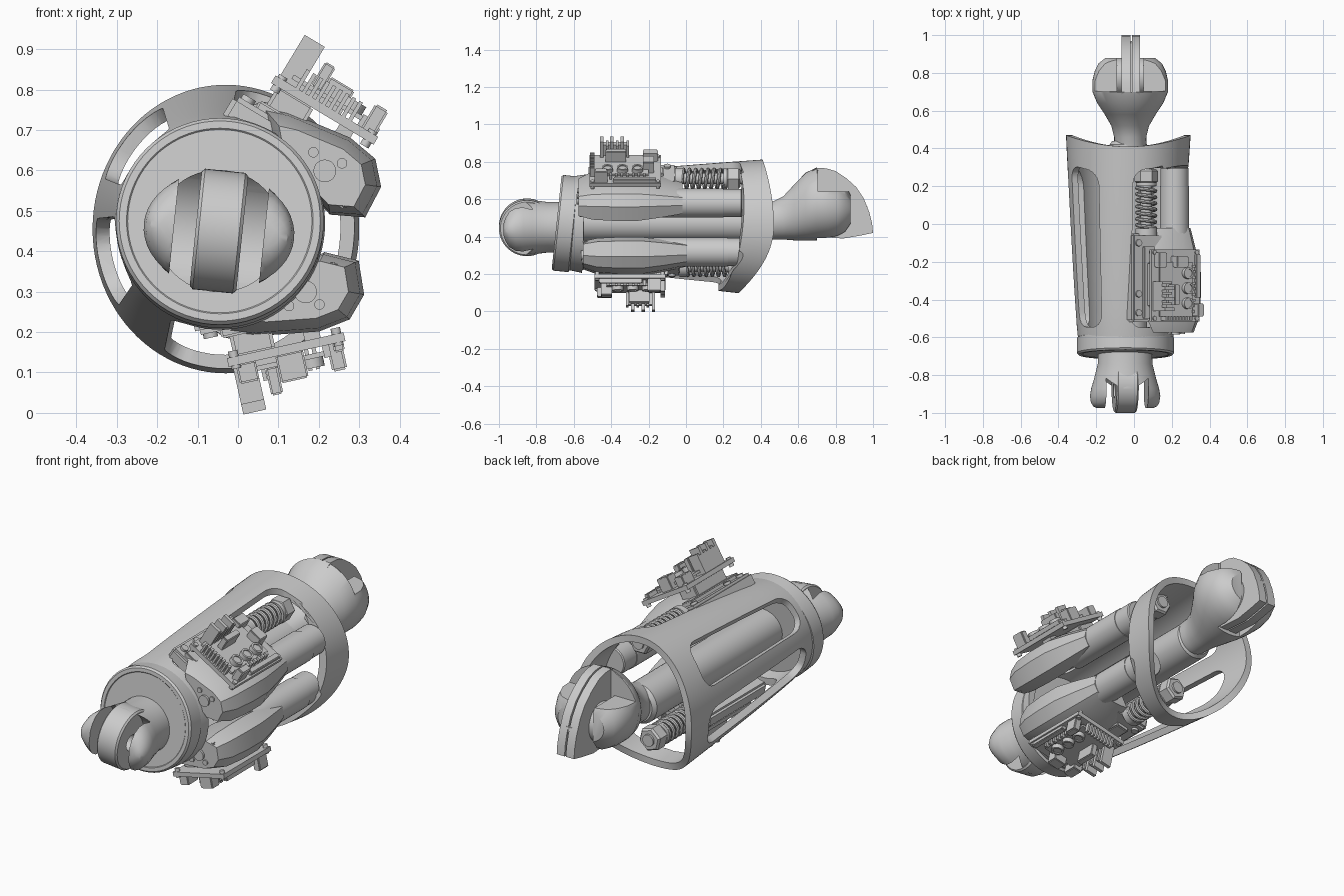
import bpy, bmesh
from math import sin, cos, pi, radians
from mathutils import Matrix, Vector

if "Cube" in bpy.data.objects:
    bpy.data.objects.remove(bpy.data.objects["Cube"])

I = Matrix.Identity(4)


def finish(name, bm, M=I):
    bm.transform(M)
    bmesh.ops.recalc_face_normals(bm, faces=bm.faces)
    me = bpy.data.meshes.new(name)
    bm.to_mesh(me)
    bm.free()
    ob = bpy.data.objects.new(name, me)
    bpy.context.collection.objects.link(ob)
    return ob


def loft(name, rings, M=I, closed=False):
    bm = bmesh.new()
    vs = [[bm.verts.new(p) for p in r] for r in rings]
    n = len(rings[0])
    for i in range(len(vs) if closed else len(vs) - 1):
        a, b = vs[i], vs[(i + 1) % len(vs)]
        for k in range(n):
            bm.faces.new((a[k], a[(k + 1) % n], b[(k + 1) % n], b[k]))
    if not closed:
        bm.faces.new(vs[0])
        bm.faces.new(vs[-1])
    return finish(name, bm, M)


def turned(name, c, axis, profile, M=I, n=40):
    """Round part: profile is a list of (position along axis, radius)."""
    i = 'xyz'.index(axis)
    rings = []
    for t, r in profile:
        ring = []
        for k in range(n):
            p = list(c)
            p[i] += t
            p[(i + 1) % 3] += r * cos(2 * pi * k / n)
            p[(i + 2) % 3] += r * sin(2 * pi * k / n)
            ring.append(p)
        rings.append(ring)
    return loft(name, rings, M)


def box(name, x, y, z, M=I, bevel=0.0):
    bm = bmesh.new()
    bmesh.ops.create_cube(bm, size=1)
    for v in bm.verts:
        v.co = [(a + b) / 2 + (b - a) * q for (a, b), q in zip((x, y, z), v.co)]
    if bevel:
        bmesh.ops.bevel(bm, geom=bm.edges[:], offset=bevel, segments=2, affect='EDGES')
    return finish(name, bm, M)


def cut(ob, *cutters):
    for c in cutters:
        m = ob.modifiers.new('cut', 'BOOLEAN')
        m.operation, m.object, m.solver = 'DIFFERENCE', c, 'EXACT'
        bpy.context.view_layer.objects.active = ob
        bpy.ops.object.modifier_apply(modifier=m.name)
        bpy.data.objects.remove(c)


def lerp(a, b, t):
    return a + (b - a) * t


# Outer shell: flared tube with a saddle-shaped rear rim and cut windows
def shell_point(a, t, off):
    s = sin(a)
    f = max(t, 0) ** 0.8
    y = lerp(-0.62, 0.47 - s * s * (0.06 if s > 0 else 0.19), t)
    return (lerp(-0.045, -0.03, f) + (lerp(0.25, 0.33, f) - off) * cos(a), y,
            lerp(0.47, 0.455, f) + (lerp(0.25, 0.357, f) - off) * s)


def window(a0, a1, t0, t1, round_a=9, round_t=0.07, n=28):
    ks = [radians(15 * i) for i in range(7)]
    rows = [(t0 + round_t * (1 - cos(k)), round_a * (1 - sin(k))) for k in ks]
    rows += [(lerp(t0 + round_t, t1 - round_t, q / 6), 0) for q in range(1, 6)]
    rows += [(t1 - round_t * (1 - cos(k)), round_a * (1 - sin(k))) for k in reversed(ks)]
    rings = []
    for t, inset in rows:
        an = [radians(lerp(a0 + inset, a1 - inset, i / n)) for i in range(n + 1)]
        rings.append([shell_point(a, t, -0.08) for a in an] +
                     [shell_point(a, t, 0.09) for a in reversed(an)])
    return loft('window_cutter', rings)


N = 96
levels = [(i / 12, 0) for i in range(13)] + [(i / 12, 0.034) for i in range(12, -1, -1)]
shell = loft('outer_shell', [[shell_point(2 * pi * k / N, t, o) for k in range(N)]
                             for t, o in levels], closed=True)
cut(shell, window(119, 159, 0.07, 0.86, 14), window(176, 214, 0.07, 0.86, 14),
    window(-118, 85, 0.07, 0.88, 12))

# Front collar, slightly tilted, and the central shaft
tilt = Matrix.Translation((-0.045, -0.645, 0.47)) @ Matrix.Rotation(radians(-6), 4, 'X')
turned('front_collar', (0, 0, 0), 'y',
       [(0.05, 0.1), (0.05, 0.245), (0.042, 0.257), (-0.037, 0.257), (-0.047, 0.249),
        (-0.047, 0.231), (-0.044, 0.228), (-0.044, 0.1)], tilt, 72)
turned('central_shaft', (-0.03, 0, 0.475), 'y', [(-0.6, 0.1), (0.42, 0.1), (0.44, 0.085)])

# Front knuckle: flared ball with two slots, and a round tongue with a hole
K = Matrix.Translation((-0.047, 0, 0.45)) @ Matrix.Rotation(radians(6), 4, 'Y')
secs = [(-0.6, 0.14, 0.135), (-0.74, 0.145, 0.135), (-0.82, 0.165, 0.145), (-0.87, 0.18, 0.151),
        (-0.91, 0.187, 0.144), (-0.945, 0.182, 0.12), (-0.965, 0.17, 0.085), (-0.975, 0.15, 0.05)]
knuckle = loft('front_knuckle', [[(a * cos(q * pi / 24), y, b * sin(q * pi / 24))
                                  for q in range(48)] for y, a, b in secs], K)
cut(knuckle, turned('slot', (0, -0.95, 0), 'x', [(-0.112, 0.17), (0.112, 0.17)], K, 48))
tongue = turned('knuckle_tongue', (0, -0.85, 0), 'x',
                [(-0.058, 0.142), (-0.05, 0.15), (0.05, 0.15), (0.058, 0.142)], K, 56)
cut(tongue, turned('hole', (0, -0.88, 0), 'x', [(-0.1, 0.04), (0.1, 0.04)], K))

# Rear knuckle: flared neck with slotted cheeks, upper quarter removed
secs = [(0.38, .48, .085, .09), (0.46, .485, .085, .1), (0.52, .5, .1, .115), (0.58, .53, .135, .15),
        (0.64, .56, .175, .182), (0.7, .575, .2, .195), (0.76, .57, .2, .188), (0.81, .56, .188, .168),
        (0.85, .553, .168, .14), (0.88, .545, .13, .09)]
cheeks = loft('rear_knuckle', [[(-0.02 + a * cos(q * pi / 24), y, z + b * sin(q * pi / 24))
                                for q in range(48)] for y, z, a, b in secs])
cut(cheeks, box('slot', (-0.09, 0.05), (0.7, 1.1), (0.2, 0.9)),
    box('notch', (-0.3, 0.3), (0.705, 1.1), (0.64, 0.9)))
# twin keel plates of the rear knuckle
keel = [(0.6, 0.5), (0.66, 0.74), (0.7, 0.768), (0.75, 0.765), (0.8, 0.75), (0.86, 0.71), (0.91, 0.665),
        (0.95, 0.605), (0.98, 0.53), (0.995, 0.47), (1.0, 0.42), (0.93, 0.405), (0.84, 0.39), (0.7, 0.4)]
for x0, x1 in ((-0.065, -0.019), (-0.011, 0.033)):
    loft('keel_plate', [[(x, y, z) for y, z in keel] for x in (x0, x1)])
box('keel_core', (-0.03, 0), (0.65, 0.97), (0.43, 0.56))
for s in (-1, 1):
    turned('knuckle_boss', (-0.02, 0.78, 0.53), 'x', [(s * 0.04, 0.1), (s * 0.1, 0.1)])


# Actuator unit, local axes: x along the board, y along the limb, z outward
def actuator(tag, M, flip):
    tx, tz = 0.168, 0.205
    poly = [(-0.06, .28), (0.0, .3), (0.17, .325), (.25, .312), (.298, .26), (.303, .175), (.225, .136), (0.02, .19)]
    loft(tag + '_motor_housing',
         [[(tx + (x - tx) * s, y, tz + (z - tz) * s) for x, z in poly]
          for y, s in ((-0.575, .72), (-0.5, .93), (-0.38, 1), (-0.26, 1), (-0.14, .82), (-0.02, .6))], M)
    turned(tag + '_motor_tube', (tx, 0, tz), 'y',
           [(-0.2, .078), (0.2, .078), (0.2, .075), (0.295, .075), (0.3, .07)], M)
    turned(tag + '_motor_cap', (0.158, 0, 0.222), 'y', [(-0.586, .028), (-0.56, .028)], M, 24)
    for x, z in ((0.11, 0.247), (0.185, 0.26)):
        turned(tag + '_cap_screw', (x, 0, z), 'y', [(-0.582, .013), (-0.56, .013)], M, 16)
    box(tag + '_front_bracket', (0.17, 0.25), (-0.575, -0.5), (0.165, 0.22), M, 0.006)
    # mounting base with screws
    box(tag + '_base_block', (-0.13, 0.06), (-0.52, -0.05), (0.2, 0.27), M, 0.012)
    for y in (-0.47, -0.37, -0.1):
        turned(tag + '_base_screw', (-0.095, y, 0), 'z', [(0.26, .018), (0.282, .018)], M, 16)
    box(tag + '_base_rail', (-0.07, 0.0), (-0.5, -0.12), (0.26, 0.29), M, 0.005)
    # spring, guide rod and hexagonal nut
    sx, sz = -0.028, 0.24
    turned(tag + '_guide_rod', (sx, 0, sz), 'y', [(-0.1, .03), (0.3, .03)], M, 24)
    turned(tag + '_spring_seat', (sx, 0, sz), 'y', [(-0.06, .058), (-0.025, .058)], M, 32)
    coil = []
    for i in range(7 * 24 + 1):
        a = 2 * pi * i / 24
        d = Vector((cos(a), 0, sin(a)))
        c = Vector((sx, lerp(-0.025, 0.205, i / 168), sz)) + d * 0.049
        coil.append([c + d * 0.01 * cos(b * pi / 4) + Vector((0, 0.01 * sin(b * pi / 4), 0))
                     for b in range(8)])
    loft(tag + '_spring', coil, M)
    turned(tag + '_nut_flange', (sx, 0, sz), 'y', [(0.2, .055), (0.22, .055)], M, 32)
    turned(tag + '_hex_nut', (sx, 0, sz), 'y', [(0.22, .055), (0.225, .062), (0.28, .062), (0.29, .053)], M, 6)
    # circuit board on its support, with components
    B = M
    if flip:
        B = M @ Matrix.Translation((0, -0.65, 0)) @ Matrix.Diagonal((1, -1, 1, 1))
    box(tag + '_board_support', (-0.05, 0.055), (-0.44, -0.2), (0.25, 0.345), B, 0.008)
    box(tag + '_board_post', (0.13, 0.17), (-0.36, -0.3), (0.3, 0.345), B)
    box(tag + '_circuit_board', (-0.068, 0.228), (-0.515, -0.135), (0.34, 0.362), B)
    box(tag + '_upper_board', (-0.03, 0.17), (-0.49, -0.2), (0.375, 0.387), B)
    box(tag + '_board_spacer', (0.0, 0.12), (-0.46, -0.24), (0.36, 0.38), B)
    for y in (-0.46, -0.405, -0.35):
        box(tag + '_tall_socket_fin', (-0.058, 0.0), (y, y + 0.018), (0.36, 0.485), B)
        box(tag + '_tall_socket_fin', (-0.058, 0.0), (y + 0.032, y + 0.045), (0.36, 0.46), B)
    box(tag + '_tall_socket_back', (-0.058, -0.025), (-0.46, -0.305), (0.36, 0.45), B)
    box(tag + '_side_socket', (0.02, 0.05), (-0.43, -0.32), (0.385, 0.455), B, 0.004)
    box(tag + '_side_socket', (0.05, 0.12), (-0.23, -0.17), (0.36, 0.43), B, 0.004)
    box(tag + '_corner_block', (-0.05, 0.0), (-0.23, -0.15), (0.36, 0.41), B, 0.004)
    box(tag + '_edge_connector', (0.18, 0.218), (-0.49, -0.42), (0.35, 0.43), B, 0.005)
    box(tag + '_edge_connector', (0.195, 0.222), (-0.39, -0.16), (0.36, 0.385), B, 0.004)
    for i in range(9):
        x = -0.01 + i * 0.019
        box(tag + '_header_pin', (x, x + 0.01), (-0.512, -0.49), (0.36, 0.415), B)
        y = -0.47 + i * 0.03
        box(tag + '_edge_pin', (0.168, 0.186), (y, y + 0.014), (0.36, 0.392), B)
    for y in (-0.42, -0.34, -0.26):
        turned(tag + '_capacitor', (0.135, y, 0), 'z',
               [(0.38, .03), (0.41, .03), (0.41, .021), (0.404, .021)], B, 24)
    for x, y in ((-0.05, -0.5), (0.21, -0.5), (0.21, -0.15), (-0.05, -0.15)):
        turned(tag + '_board_screw', (x, y, 0), 'z', [(0.325, .012), (0.37, .012)], B, 14)


origin = Matrix.Translation((-0.035, 0, 0.49))
turn = Matrix.Rotation(radians(31), 4, 'Y')
c, s = cos(radians(-18.5)), sin(radians(-18.5))
mirror = Matrix(((c, 0, s, 0), (0, 1, 0, 0), (s, 0, -c, 0), (0, 0, 0, 1)))
actuator('upper', origin @ turn, False)
actuator('lower', origin @ Matrix.Translation((0, 0.025, -0.008)) @ mirror @ turn, True)

# Smooth shading with sharp edges kept
bpy.ops.object.select_all(action='SELECT')
bpy.context.view_layer.objects.active = shell
bpy.ops.object.shade_smooth_by_angle(angle=radians(32))
